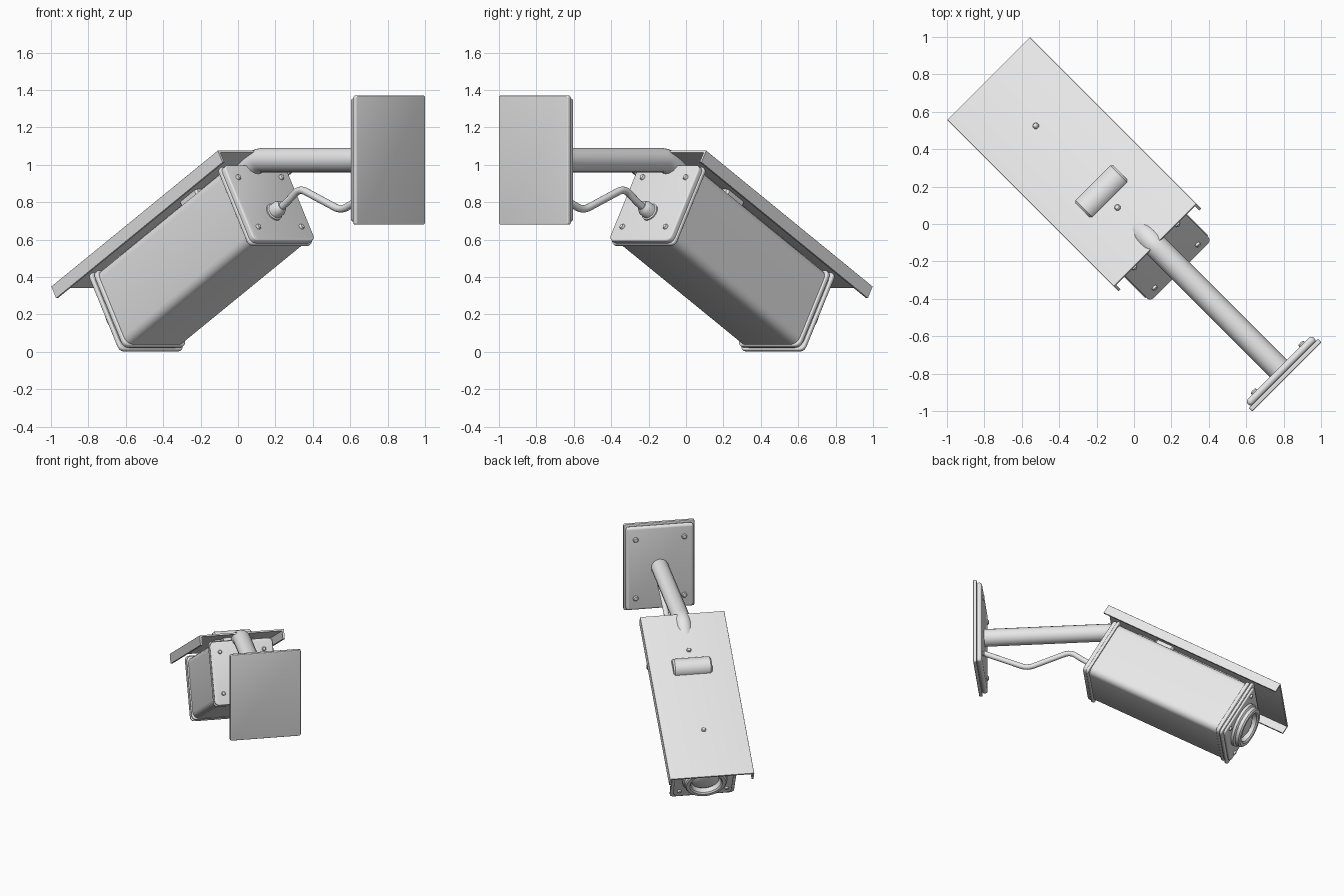
import bpy, bmesh, math
from mathutils import Vector, Matrix

if "Cube" in bpy.data.objects:
    bpy.data.objects.remove(bpy.data.objects["Cube"])

R2 = math.sqrt(0.5)
U, SIDE, UP = Vector((-R2, R2, 0)), Vector((-R2, -R2, 0)), Vector((0, 0, 1))
C, S = math.cos(math.radians(30)), 0.5


def frame(a, b, c, o):
    m = Matrix((a, b, c)).transposed().to_4x4()
    m.translation = o
    return m


# WALL: x away from the wall, z up.  CAM: x along tilted camera axis, z out of its top
WALL = frame(U, SIDE, UP, Vector((0, 0, 0)))
CAM = frame(U * C - UP * S, SIDE, U * S + UP * C, U * -0.335 + UP * 0.575)

grey = bpy.data.materials.new("light grey paint")
grey.diffuse_color = (0.8, 0.8, 0.8, 1)
grey.use_nodes = True
grey.node_tree.nodes["Principled BSDF"].inputs["Base Color"].default_value = grey.diffuse_color


def finish(name, bm, mat):
    bmesh.ops.recalc_face_normals(bm, faces=bm.faces[:])
    bm.transform(mat)
    me = bpy.data.meshes.new(name)
    bm.to_mesh(me)
    bm.free()
    me.materials.append(grey)
    ob = bpy.data.objects.new(name, me)
    bpy.context.collection.objects.link(ob)
    return ob


def box(name, mat, lo, hi, corner=0.0, edge=0.0, seg=3):
    """Box with corners rounded around local x, then softened rims."""
    bm = bmesh.new()
    bmesh.ops.create_cube(bm, size=1)
    for v in bm.verts:
        v.co = Vector([(l + h) / 2 + c * (h - l) for l, h, c in zip(lo, hi, v.co)])
    if corner:
        es = [e for e in bm.edges
              if abs((e.verts[0].co - e.verts[1].co).normalized().x) > 0.9]
        bmesh.ops.bevel(bm, geom=es, offset=corner, segments=5, profile=0.5, affect='EDGES')
    if edge:
        es = [e for e in bm.edges if e.calc_face_angle(0) > 1]
        bmesh.ops.bevel(bm, geom=es, offset=edge, segments=seg, profile=0.5, affect='EDGES')
    return finish(name, bm, mat)


def lathe(name, mat, origin, axis, profile, steps=40):
    """Turn (radius, height) points around an axis in the local frame."""
    bm = bmesh.new()
    rings = []
    for r, h in profile:
        n = 1 if r == 0 else steps
        rings.append([bm.verts.new((r * math.cos(2 * math.pi * i / steps),
                                    r * math.sin(2 * math.pi * i / steps), h)) for i in range(n)])
    for a, b in zip(rings, rings[1:]):
        for i in range(steps):
            j = (i + 1) % steps
            quad = [a[i % len(a)], a[j % len(a)], b[j % len(b)], b[i % len(b)]]
            bm.faces.new(list(dict.fromkeys(quad)))
    rot = Vector((0, 0, 1)).rotation_difference(Vector(axis)).to_matrix().to_4x4()
    return finish(name, bm, mat @ Matrix.Translation(origin) @ rot)


def screw(name, mat, origin, axis, r=0.015):
    lathe(name, mat, origin, axis,
          [(0, -0.012), (r, -0.012), (r, 0.006), (r * 0.7, 0.013), (0, 0.015)], 16)


def tube(name, mat, pts, radius, round_len):
    """Round pipe along a path with filleted bends."""
    pts = [Vector(p) for p in pts]
    path = [pts[0]]
    for a, b, c in zip(pts, pts[1:], pts[2:]):
        p = b + (a - b).normalized() * round_len
        q = b + (c - b).normalized() * round_len
        for i in range(9):
            t = i / 8
            path.append(p * (1 - t) ** 2 + b * 2 * t * (1 - t) + q * t * t)
    path.append(pts[-1])
    cu = bpy.data.curves.new(name, 'CURVE')
    cu.dimensions = '3D'
    cu.bevel_depth, cu.bevel_resolution, cu.use_fill_caps = radius, 6, True
    sp = cu.splines.new('POLY')
    sp.points.add(len(path) - 1)
    for pt, co in zip(sp.points, path):
        pt.co = (*co, 1)
    tmp = bpy.data.objects.new(name + "_path", cu)
    bpy.context.collection.objects.link(tmp)
    bpy.context.view_layer.update()
    me = bpy.data.meshes.new_from_object(tmp.evaluated_get(bpy.context.evaluated_depsgraph_get()))
    bm = bmesh.new()
    bm.from_mesh(me)
    bpy.data.objects.remove(tmp)
    bpy.data.meshes.remove(me)
    finish(name, bm, mat)


# Wall plate: thin backing and softened front slab with four screws
box("wall_backing", WALL, (-1.155, -0.262, 0.68), (-1.13, 0.262, 1.37), 0.012, 0.005)
box("wall_plate", WALL, (-1.132, -0.25, 0.693), (-1.092, 0.25, 1.357), 0.02, 0.018)
for y in (-0.18, 0.18):
    for z in (0.79, 1.26):
        screw("wall_screw", WALL, (-1.092, y, z), (1, 0, 0), 0.02)

# Arm bending down into the hood, and the slack cable
tube("arm", WALL, [(-1.11, 0, 1.025), (-0.13, 0, 1.025), (0.03, 0, 0.865)], 0.065, 0.06)
tube("cable", WALL, [(-0.30, 0, 0.757), (-0.37, 0, 0.80), (-0.465, 0, 0.875),
                     (-0.78, 0, 0.755), (-1.11, 0, 0.90)], 0.02, 0.05)

# Camera housing with double end plates
box("camera_body", CAM, (0.02, -0.222, 0.012), (1.13, 0.222, 0.468), 0.05)
for name, a, b, c in (("rear", 0.0, 0.022, -0.03), ("front", 1.128, 1.15, 1.105)):
    box(name + "_rim", CAM, (a, -0.238, 0), (b, 0.238, 0.48), 0.03, 0.006)
    lo, hi = (c, a + 0.01) if name == "rear" else (c - 0.012, a - 0.008)
    box(name + "_plate", CAM, (lo, -0.232, 0.006), (hi, 0.232, 0.474), 0.035, 0.008)
box("front_face", CAM, (1.14, -0.215, 0.022), (1.165, 0.215, 0.458), 0.035, 0.008)
for y in (-0.163, 0.163):
    for z in (0.09, 0.395):
        screw("rear_screw", CAM, (-0.03, y, z), (-1, 0, 0))
        screw("front_screw", CAM, (1.165, y * 1.08, z), (1, 0, 0))

# Lens: stepped ring and recessed glass
lathe("lens_ring", CAM, (1.16, 0, 0.24), (1, 0, 0),
      [(0, -0.01), (0.168, -0.01), (0.168, 0.025), (0.155, 0.035), (0.155, 0.06),
       (0.145, 0.07), (0.122, 0.07), (0.112, 0.06), (0.105, 0.02), (0, 0.02)], 48)
lathe("lens_glass", CAM, (1.18, 0, 0.24), (1, 0, 0),
      [(0.10, -0.005), (0.10, 0.01), (0.075, 0.024), (0.04, 0.031), (0, 0.034)], 48)

# Cable gland on the back
lathe("gland_collar", CAM, (-0.025, 0, 0.18), (-1, 0, 0),
      [(0, 0), (0.05, 0), (0.05, 0.012), (0.044, 0.016), (0, 0.016)])
lathe("gland_nut", CAM, (-0.03, 0, 0.18), (-1, 0, 0),
      [(0, 0), (0.042, 0), (0.042, 0.045), (0.034, 0.06), (0.026, 0.072), (0, 0.072)], 24)

# Sun hood: folded sheet, standing on a rail, with screws and pivot
box("hood_top", CAM, (-0.098, -0.312, 0.511), (1.355, 0.312, 0.523), 0.004)
for y in (-1, 1):
    ys = sorted((y * 0.312, y * 0.298))
    box("hood_side", CAM, (-0.098, ys[0], 0.45), (1.355, ys[1], 0.518))
box("hood_rail", CAM, (0.15, -0.10, 0.46), (1.0, 0.10, 0.513))
for x in (0.227, 0.94):
    screw("hood_screw", CAM, (x, 0, 0.523), (0, 0, 1), 0.017)
lathe("hood_pivot", CAM, (0.37, -0.143, 0.505), (0, 1, 0),
      [(0, 0), (0.062, 0), (0.074, 0.012), (0.074, 0.274), (0.062, 0.286), (0, 0.286)], 40)

# Smooth shading with crisp edges
bpy.ops.object.select_all(action='SELECT')
bpy.context.view_layer.objects.active = bpy.context.selected_objects[0]
bpy.ops.object.shade_smooth_by_angle(angle=math.radians(35))
